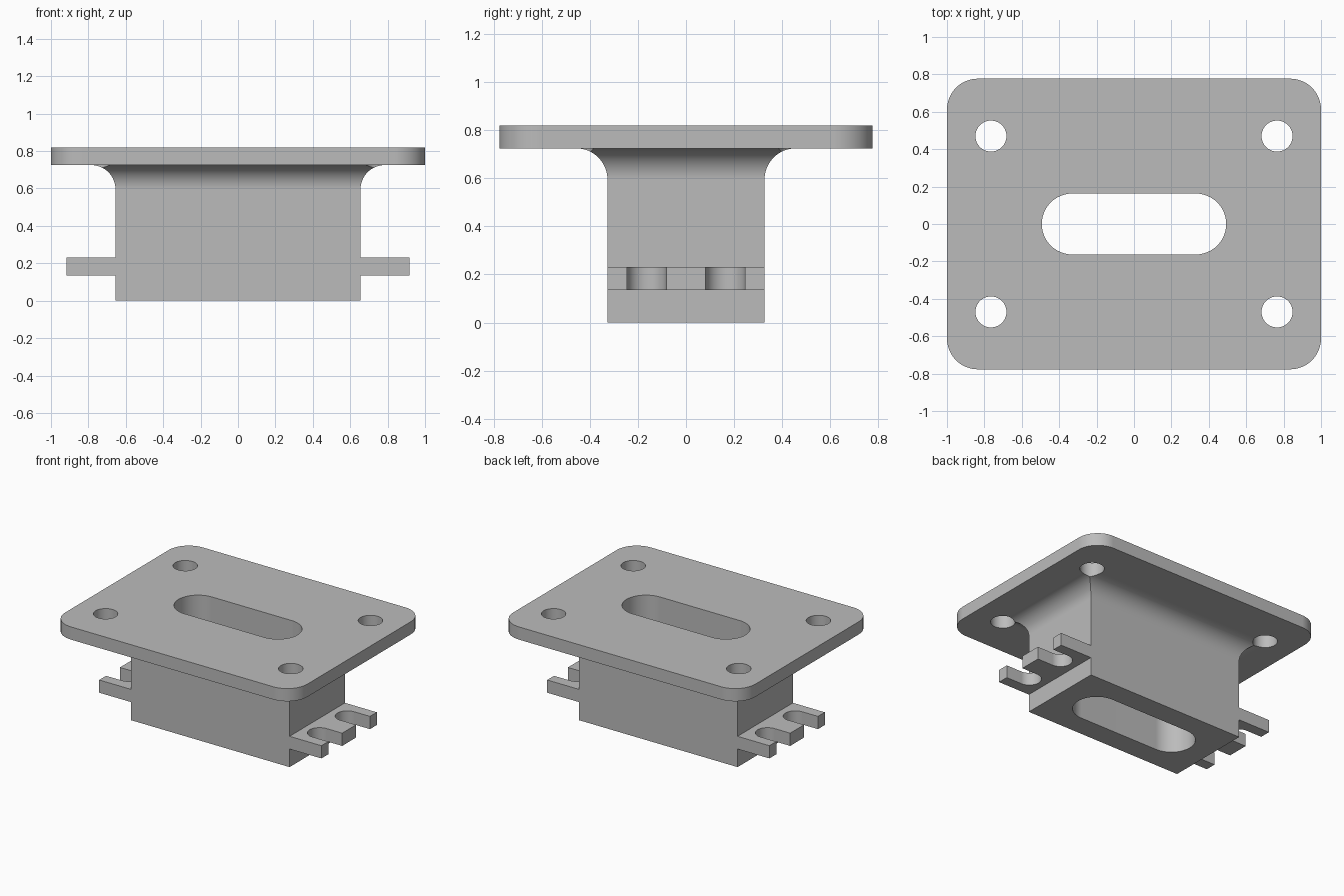
import bpy, bmesh
from math import sin, cos, pi, radians

if "Cube" in bpy.data.objects:
    bpy.data.objects.remove(bpy.data.objects["Cube"])

# Main sizes
BODY_X, BODY_Y = 0.655, 0.327
PLATE_Z, TOP_Z = 0.725, 0.82
FLARE = 0.13

grey = bpy.data.materials.new("plain grey")
grey.use_nodes = True
colour = (0.5, 0.5, 0.5, 1)
grey.diffuse_color = colour
grey.node_tree.nodes["Principled BSDF"].inputs["Base Color"].default_value = colour


def arc(cx, cy, r, start, end, steps):
    angles = [radians(start + (end - start) * i / steps) for i in range(steps + 1)]
    return [(cx + r * cos(a), cy + r * sin(a)) for a in angles]


def loft(bm, rings):
    """Closed solid through rings of matching 3D points, bottom to top."""
    rings = [[bm.verts.new(p) for p in ring] for ring in rings]
    n = len(rings[0])
    for low, high in zip(rings, rings[1:]):
        for i in range(n):
            j = (i + 1) % n
            bm.faces.new((low[i], low[j], high[j], high[i]))
    bm.faces.new(rings[0][::-1])
    bm.faces.new(rings[-1])


def prism(bm, outline, z0, z1):
    loft(bm, [[(x, y, z) for x, y in outline] for z in (z0, z1)])


def finish(name, bm):
    bmesh.ops.recalc_face_normals(bm, faces=bm.faces)
    mesh = bpy.data.meshes.new(name)
    bm.to_mesh(mesh)
    bm.free()
    mesh.materials.append(grey)
    obj = bpy.data.objects.new(name, mesh)
    bpy.context.collection.objects.link(obj)
    return obj


def activate(obj):
    bpy.ops.object.select_all(action='DESELECT')
    obj.select_set(True)
    bpy.context.view_layer.objects.active = obj


# Mounting plate with rounded corners
bm = bmesh.new()
r, px, py = 0.165, 1 - 0.165, 0.777 - 0.165
outline = []
for k, (sx, sy) in enumerate([(1, 1), (-1, 1), (-1, -1), (1, -1)]):
    outline += arc(sx * px, sy * py, r, 90 * k, 90 * k + 90, 12)
prism(bm, outline, PLATE_Z, TOP_Z)
plate = finish("mounting_plate", bm)

# Block body whose sides flare out, with mitred corners, into the plate
bm = bmesh.new()
profile = [(0, 0)]
for i in range(17):
    t = pi / 2 * i / 16
    profile.append((FLARE * (1 - cos(t)), PLATE_Z - FLARE + FLARE * sin(t)))
loft(bm, [[(sx * (BODY_X + d), sy * (BODY_Y + d), z)
           for sx, sy in [(1, 1), (-1, 1), (-1, -1), (1, -1)]] for d, z in profile])
body = finish("flared_body", bm)

# Cutter: long central slot and four bolt holes
bm = bmesh.new()
sr, sx = 0.163, 0.33
prism(bm, arc(sx, 0, sr, -90, 90, 24) + arc(-sx, 0, sr, 90, 270, 24), -0.2, 1.1)
for x in (-0.765, 0.765):
    for y in (-0.47, 0.47):
        prism(bm, arc(x, y, 0.083, 0, 360, 40)[:-1], -0.2, 1.1)
cutter = finish("hole_cutter", bm)
cutter.hide_render = True

for obj in (plate, body):
    activate(obj)
    cut = obj.modifiers.new("holes", 'BOOLEAN')
    cut.operation, cut.solver, cut.object = 'DIFFERENCE', 'EXACT', cutter
    bpy.ops.object.modifier_apply(modifier=cut.name)
bpy.data.objects.remove(cutter)

# Side ears, each with two open-ended screw slots
ears = []
for name, side in (("left_ear", 1), ("right_ear", -1)):
    bm = bmesh.new()
    tip, centre, hr = 0.918, 0.788, 0.082
    outline = [(BODY_X, BODY_Y), (BODY_X, -BODY_Y), (tip, -BODY_Y)]
    for y in (-0.164, 0.164):
        outline += [(tip, y - hr)] + arc(centre, y, hr, 270, 90, 20) + [(tip, y + hr)]
    outline.append((tip, BODY_Y))
    prism(bm, [(side * x, y) for x, y in outline], 0.135, 0.23)
    ears.append(finish(name, bm))

# Smooth curves, crisp edges, flat faces kept flat
for obj in [plate, body] + ears:
    activate(obj)
    bpy.ops.object.shade_smooth_by_angle(angle=radians(30))
    flat = obj.modifiers.new("flat faces", 'WEIGHTED_NORMAL')
    flat.keep_sharp = True
